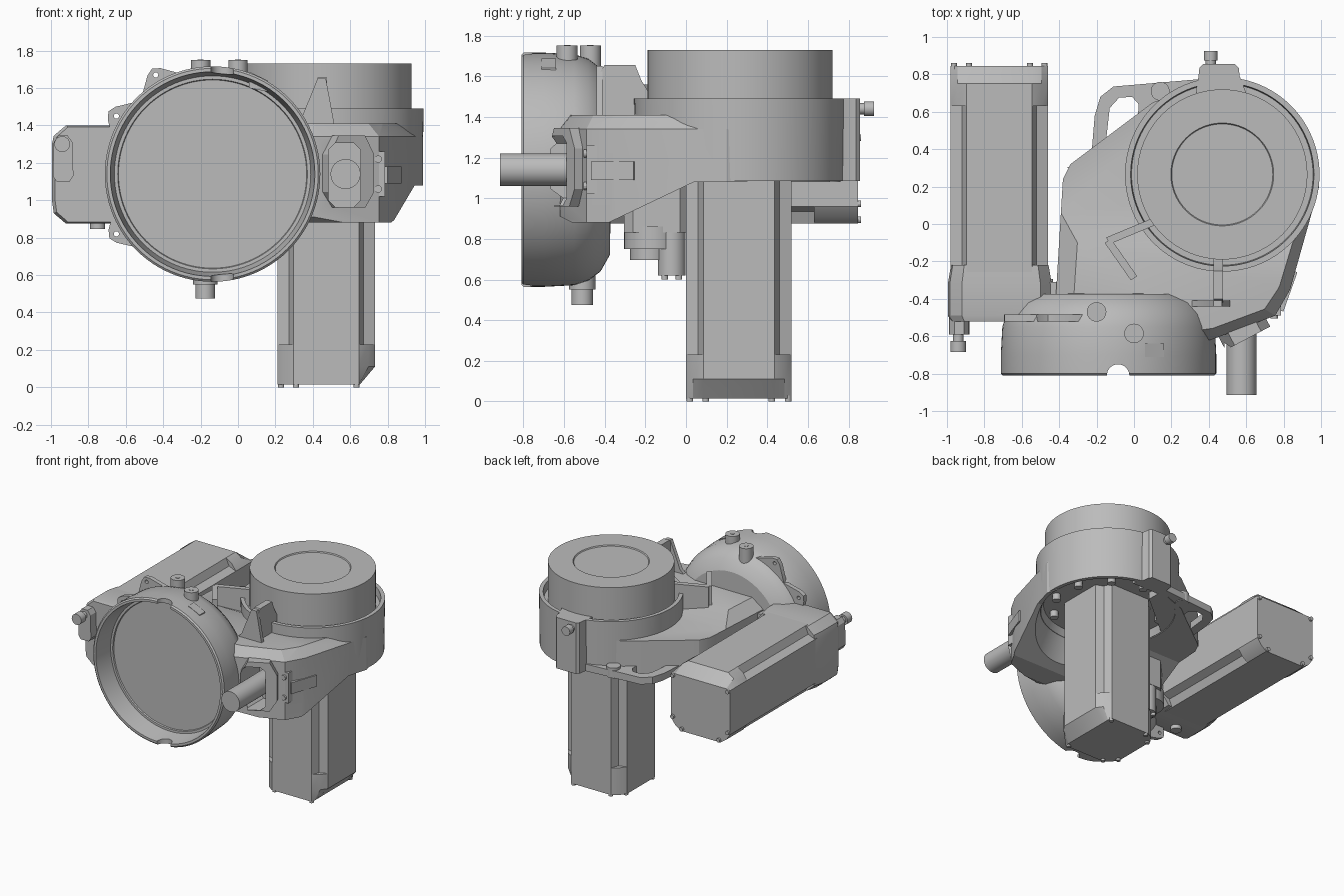
import bpy, bmesh
from math import sin, cos, pi, radians, atan2
from mathutils import Vector, Matrix

if "Cube" in bpy.data.objects:
    bpy.data.objects.remove(bpy.data.objects["Cube"])

grey = bpy.data.materials.new("plain grey")
grey.use_nodes = True
COLOUR = (0.5, 0.5, 0.5, 1)
grey.diffuse_color = COLOUR
grey.node_tree.nodes["Principled BSDF"].inputs["Base Color"].default_value = COLOUR
parts = []


def finish(name, bm):
    bmesh.ops.recalc_face_normals(bm, faces=bm.faces)
    mesh = bpy.data.meshes.new(name)
    bm.to_mesh(mesh)
    bm.free()
    mesh.materials.append(grey)
    ob = bpy.data.objects.new(name, mesh)
    bpy.context.collection.objects.link(ob)
    parts.append(ob)
    return ob


def place(u, v, t, axis):
    return {"x": (t, u, v), "y": (u, t, v), "z": (u, v, t)}[axis]


def loft(name, sections, axis="z"):
    """Skin matching 2D outlines placed at heights along an axis."""
    bm = bmesh.new()
    rings = [[bm.verts.new(place(u, v, t, axis)) for u, v in pts] for t, pts in sections]
    n = len(rings[0])
    for a, b in zip(rings, rings[1:]):
        for i in range(n):
            j = (i + 1) % n
            bm.faces.new((a[i], a[j], b[j], b[i]))
    bm.faces.new(rings[0])
    bm.faces.new(rings[-1])
    return finish(name, bm)


def prism(name, pts, lo, hi, axis="z"):
    return loft(name, [(lo, pts), (hi, pts)], axis)


def box(name, x, y, z):
    return prism(name, [(x[0], y[0]), (x[1], y[0]), (x[1], y[1]), (x[0], y[1])], *z)


def circle(u, v, r, n=32):
    return [(u + r * cos(2 * pi * i / n), v + r * sin(2 * pi * i / n)) for i in range(n)]


def cyl(name, u, v, r, lo, hi, axis="z", n=32):
    return prism(name, circle(u, v, r, n), lo, hi, axis)


def lathe(name, profile, u, v, axis, n=96):
    """Turn (radius, height) points and cap both ends."""
    return loft(name, [(t, circle(u, v, r, n)) for r, t in profile], axis)


def boolean(ob, cutter, op="DIFFERENCE"):
    mod = ob.modifiers.new("cut", "BOOLEAN")
    mod.object, mod.operation, mod.solver = cutter, op, "EXACT"
    bpy.context.view_layer.objects.active = ob
    bpy.ops.object.modifier_apply(modifier=mod.name)
    parts.remove(cutter)
    bpy.data.objects.remove(cutter)


def wall(name, a, b, thick, lo, hi):
    a, b = Vector(a), Vector(b)
    side = (b - a).orthogonal().normalized() * thick / 2
    return prism(name, [a - side, b - side, b + side, a + side], lo, hi)


def motor_section(corner):
    quarter = [(.26, -.175), (.26, .175), (corner, corner)]
    return [(c * u - s * v, s * u + c * v)
            for c, s in [(1, 0), (0, 1), (-1, 0), (0, -1)] for u, v in quarter]


def motor(name, cu, cv, end, start, step, axis):
    """Square body with notched corners; the end cap slopes on one side."""
    def move(pts):
        return [(cu + u, cv + v) for u, v in pts]
    full = motor_section(.225)
    if axis == "z":
        low = [(min(u, .18), v) for u, v in full]
    else:
        low = [(u, min(v, .18)) for u, v in full]
    prism(name + "_body", move(motor_section(.2)), end + step * .2, start, axis)
    loft(name + "_end_cap", [(end + step * .015, move(low)), (end + step * .11, move(full)),
                             (end + step * .23, move(full))], axis)
    for i, (u, v) in enumerate(move([p for p in low if max(map(abs, p)) > .23])):
        u, v = cu + (u - cu) * .93, cv + (v - cv) * .93
        cyl(f"{name}_bolt_{i}", u, v, .016, end, end + step * .03, axis, 12)


TX, TY = .472, .265   # turntable axis
DX, DZ = -.136, 1.14  # drum axis

# Motors
motor("lower_motor", TX, TY - .005, 0, 1.2, 1, "z")
motor("side_motor", -.72, 1.135, .86, -.3, -1, "y")

# Arm housing: outline from above intersected with its side profile
base = [(-.42, -.42), (.37, -.62), (.41, -.62), (.755, -.49), (.835, -.35), (.99, .2),
        (.9, .5), (.3, .72), (.1, .65), (-.34, .32), (-.38, .24)]
crown = [(-.31, -.42), (.35, -.56), (.42, -.55), (.69, -.45), (.77, -.33), (.93, .2),
         (.85, .45), (.3, .66), (.13, .58), (-.23, .25), (-.27, .17)]
arm = loft("arm_housing", [(.8, base), (1.34, base), (1.42, crown)])
side = [(-.66, .93), (-.56, .88), (-.38, .88), (.04, 1.08), (.9, 1.08), (.9, 1.34),
        (.06, 1.34), (-.1, 1.41), (-.57, 1.41), (-.66, 1.33)]
boolean(arm, prism("profile_cutter", side, -1, 1.2, "x"), "INTERSECT")
boolean(arm, lathe("motor_bowl_cutter", [(.61, .7), (.58, .9), (.49, 1.08), (.47, 1.14)],
                   TX, TY, "z"))

# Turntable housing and rotating ring
lathe("turntable_housing", [(.3, 1.14), (.465, 1.14), (.485, 1.085), (.515, 1.085),
                            (.52, 1.49), (.49, 1.49), (.485, 1.43), (.3, 1.43)], TX, TY, "z")
lathe("turntable_ring", [(.3, 1.4), (.455, 1.4), (.455, 1.73), (.275, 1.73),
                         (.27, 1.722), (.1, 1.722)], TX, TY, "z")
for i in range(10):
    a = 2 * pi * (i + .5) / 10
    cyl(f"flange_bolt_{i}", TX + .4 * cos(a), TY + .4 * sin(a), .03, 1.09, 1.15, n=16)

# Rear bump with its plug
prism("rear_bump", [(.33, .7), (.6, .7), (.565, .79), (.56, .835), (.54, .855),
                    (.37, .855), (.35, .835), (.345, .79)], 1.085, 1.49)
cyl("rear_plug_collar", .41, 1.44, .028, .84, .9, "y")
cyl("rear_plug", .41, 1.44, .036, .875, .925, "y")

# Carrying loop beside the turntable
loop = prism("carry_loop", [(-.36, .3), (-.23, .34), (-.21, .58), (-.18, .68), (-.11, .735),
                            (.36, .775), (.36, .6), (0, .3)], 1.085, 1.14)
boolean(loop, prism("loop_cutter", [(-.15, .44), (.02, .56), (.025, .64), (-.01, .68),
                                    (-.08, .675), (-.13, .62)], 1, 1.2))
cyl("loop_eyelet", .14, .71, .05, 1.08, 1.16)

# Upright guards in front of the turntable
wall("left_guard_back", (.1, .01), (-.14, -.09), .04, 1.35, 1.56)
wall("left_guard_front", (-.14, -.09), (0, -.29), .04, 1.35, 1.56)
prism("front_guard_face", [(.28, 1.38), (.34, 1.44), (.425, 1.65), (.47, 1.65), (.52, 1.38)],
      -.44, -.41, "y")
prism("front_guard_web", [(-.43, 1.38), (-.43, 1.61), (-.4, 1.655), (-.25, 1.655),
                          (-.22, 1.58), (-.17, 1.5), (-.17, 1.38)], .425, .475, "x")

# Drum: deep dished front, tapered skirt, notched rim
drum = lathe("drum", [(.25, -.645), (.503, -.645), (.507, -.655), (.525, -.655), (.547, -.81),
                      (.565, -.81), (.576, -.8), (.576, -.7), (.568, -.55), (.545, -.48),
                      (.5, -.42), (.42, -.375), (.2, -.37)], DX, DZ, "y")
boolean(drum, cyl("rim_notch_cutter", -.085, -.81, .06, .5, 1.8))
for label, x, y in (("rear", -.2, -.47), ("front", 0, -.585)):
    cyl("drum_boss_" + label, x, y, .052, 1.6, 1.75)
    cyl("drum_boss_hole_" + label, x, y, .016, 1.7, 1.753, n=16)
prism("drum_vent", [(.06, 1.6), (.16, 1.58), (.16, 1.64), (.06, 1.687)], -.71, -.64, "y")
cyl("drain_collar", -.175, -.51, .065, .55, .65)
cyl("drain_plug", -.175, -.51, .053, .475, .56)
for i, (x, z) in enumerate([(-.44, 1.67), (-.65, 1.45), (-.65, .82)]):
    a = atan2(z - DZ, x - DX)
    pts = [(.46, -.2), (.51, -.16), (.63, -.04), (.65, 0), (.63, .04), (.51, .16), (.46, .2)]
    turned = [(DX + r * cos(a) - s * sin(a), DZ + r * sin(a) + s * cos(a)) for r, s in pts]
    lug = prism(f"drum_lug_{i}", turned, -.52, -.485, "y")
    boolean(lug, cyl("lug_hole_cutter", x, z, .014, -.6, -.4, "y", 12))

# Gear case joining side motor and drum
case = [(-.995, 1), (-.985, .93), (-.92, .875), (-.5, .875), (-.44, .95), (-.44, 1.32),
        (-.5, 1.4), (-.92, 1.4), (-.985, 1.345), (-.995, 1.3)]
slim = [(-.72 + (u + .72) * .94, 1.135 + (v - 1.135) * .97) for u, v in case]
loft("gear_case", [(-.52, slim), (-.49, case), (-.32, case), (-.22, slim)], "y")
box("case_bridge", (-.56, -.33), (-.42, -.31), (.93, 1.33))
for i, x in enumerate((-.5, -.45)):
    cyl(f"bridge_bolt_{i}", x, 1.25, .016, -.32, -.295, "y", 12)
prism("case_connector", [(-.99, 1.13), (-.97, 1.1), (-.9, 1.1), (-.88, 1.13), (-.885, 1.31),
                         (-.91, 1.345), (-.96, 1.345), (-.985, 1.31)], -.59, -.48, "y")
cyl("connector_neck", -.94, 1.3, .028, -.64, -.55, "y")
cyl("connector_plug", -.94, 1.3, .042, -.685, -.625, "y")
cyl("case_drain", -.75, -.42, .04, .845, .9)

# Slanted shaft collar, its pocket and the output shaft
collar = prism("shaft_collar", [(w, 1.145 + h) for w, h in
                                [(-.135, -.1), (-.08, -.185), (.08, -.185), (.135, -.1),
                                 (.135, .1), (.08, .2), (-.08, .2), (-.135, .1)]],
               -.03, .05, "y")
collar.data.transform(Matrix.Translation((.595, -.585, 0)) @ Matrix.Rotation(radians(28), 4, "Z"))
pocket = [(.485, 1), (.52, .965), (.62, .965), (.655, 1), (.655, 1.27), (.62, 1.305),
          (.52, 1.305), (.485, 1.27)]
for ob in (collar, arm):
    boolean(ob, prism("pocket_cutter", pocket, -.8, -.42, "y"))
cyl("output_shaft", .575, 1.14, .08, -.915, -.4, "y", 48)

# Bolted bracket beside the shaft
box("bracket_plate", (.715, .785), (-.49, -.4), (1.02, 1.26))
for i, z in enumerate((1.06, 1.22)):
    cyl(f"bracket_bolt_{i}", .75, z, .02, -.505, -.48, "y", 12)
wall("bracket_stub", (.775, -.46), (.85, -.25), .05, 1.09, 1.18)

# Gear train hanging under the arm
prism("gear_body", [(-.35, -.27), (-.3, -.305), (-.16, -.305), (-.11, -.26), (-.11, -.03),
                    (-.14, 0), (-.25, 0), (-.35, -.1)], .83, 1.12)
cyl("gear_housing", -.24, -.165, .14, .75, .86)
cyl("gear_cap", -.24, -.18, .095, .695, .76)
cyl("pinion_housing", -.18, -.07, .068, .62, 1.05)
for i in range(4):
    a = pi / 4 + i * pi / 2
    cyl(f"pinion_bolt_{i}", -.18 + .048 * cos(a), -.07 + .048 * sin(a), .016, .6, .63, n=12)

# Soft shading on round faces, crisp edges elsewhere
bpy.ops.object.select_all(action="DESELECT")
for ob in parts:
    ob.select_set(True)
bpy.context.view_layer.objects.active = arm
bpy.ops.object.shade_smooth_by_angle(angle=radians(25))
